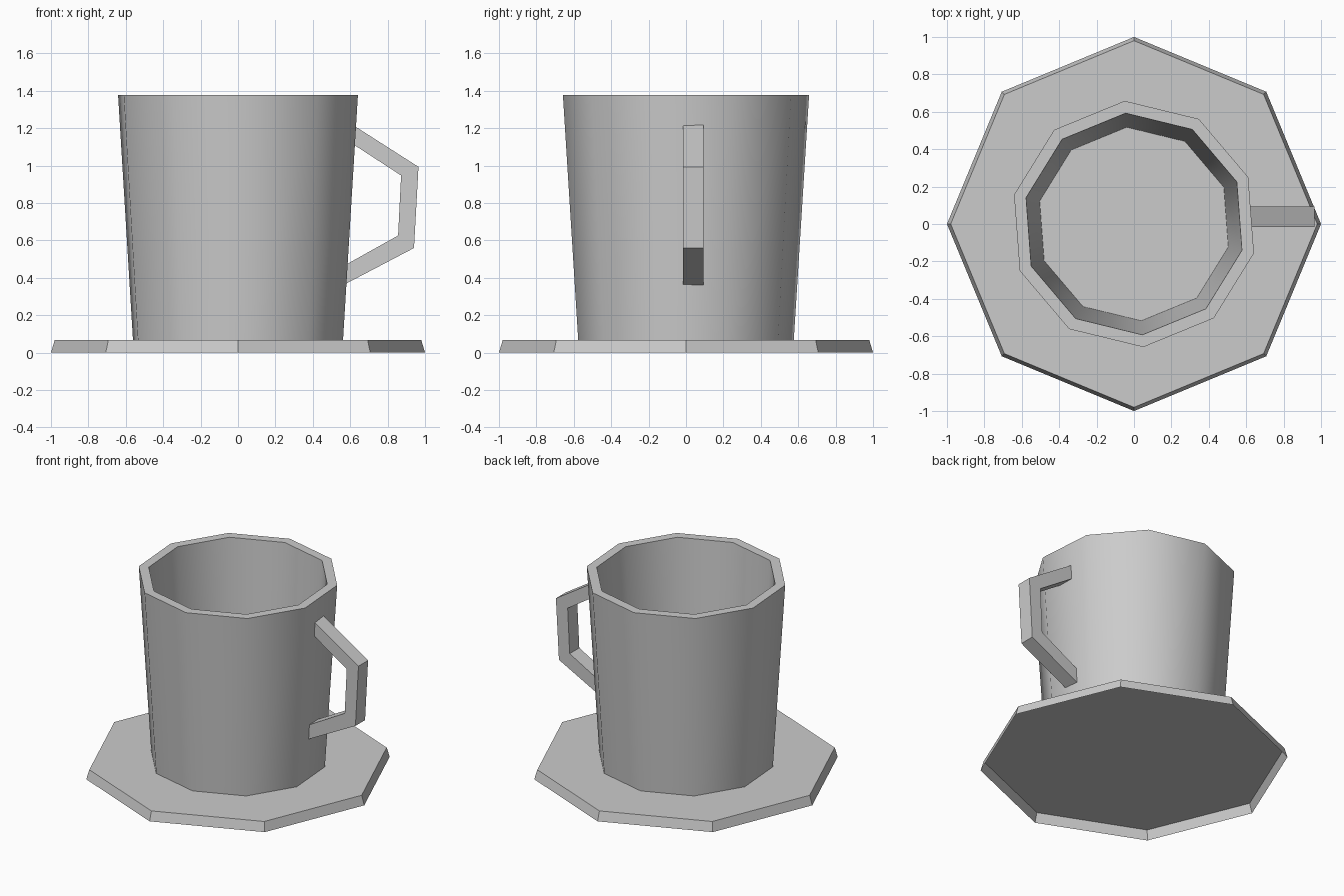
import bpy, bmesh
from math import cos, sin, pi, radians

if "Cube" in bpy.data.objects:
    bpy.data.objects.remove(bpy.data.objects["Cube"], do_unlink=True)

grey = bpy.data.materials.new("plain grey")
grey.use_nodes = True
grey.diffuse_color = (0.6, 0.6, 0.6, 1)
grey.node_tree.nodes["Principled BSDF"].inputs["Base Color"].default_value = (0.6, 0.6, 0.6, 1)


def finish(name, bm):
    bmesh.ops.recalc_face_normals(bm, faces=bm.faces)
    mesh = bpy.data.meshes.new(name)
    bm.to_mesh(mesh)
    bm.free()
    mesh.materials.append(grey)
    obj = bpy.data.objects.new(name, mesh)
    bpy.context.collection.objects.link(obj)
    return obj


def lathe(name, profile, sides, turn=0, close_start=True):
    """Stack polygon rings from (radius, height) pairs and cap the ends."""
    bm = bmesh.new()
    angles = [turn + 2 * pi * i / sides for i in range(sides)]
    rings = [[bm.verts.new((r * cos(a), r * sin(a), z)) for a in angles]
             for r, z in profile]
    for low, high in zip(rings, rings[1:]):
        for i in range(sides):
            j = (i + 1) % sides
            bm.faces.new((low[i], low[j], high[j], high[i]))
    if close_start:
        bm.faces.new(rings[0])
    bm.faces.new(rings[-1])
    return finish(name, bm)


# Octagonal saucer: a thin shell, open underneath, with a sloped edge
lathe("saucer", [(1.0, 0), (0.98, 0.067)], 8, close_start=False)

# Ten-sided tapered cup: outer wall, rim, inner wall and floor
cup = lathe("cup", [(0.578, 0.068), (0.66, 1.377), (0.594, 1.377), (0.519, 0.135)],
            10, radians(22.3))
bpy.ops.object.select_all(action="DESELECT")
cup.select_set(True)
bpy.context.view_layer.objects.active = cup
bpy.ops.object.shade_smooth_by_angle(angle=radians(40))

# Angular handle: outer and inner outlines bridged into one flat-sided bar
outer = [(0.60, 1.226), (0.965, 0.993), (0.941, 0.559), (0.55, 0.354)]
inner = [(0.60, 1.124), (0.872, 0.947), (0.856, 0.626), (0.55, 0.455)]
bm = bmesh.new()
loops = [[bm.verts.new((x, y, z)) for x, z in line]
         for line, y in ((outer, -0.015), (outer, 0.094), (inner, 0.094), (inner, -0.015))]
for k in range(4):
    a, b = loops[k], loops[(k + 1) % 4]
    for i in range(3):
        bm.faces.new((a[i], a[i + 1], b[i + 1], b[i]))
for end in (0, -1):
    bm.faces.new([line[end] for line in loops])
finish("handle", bm)
